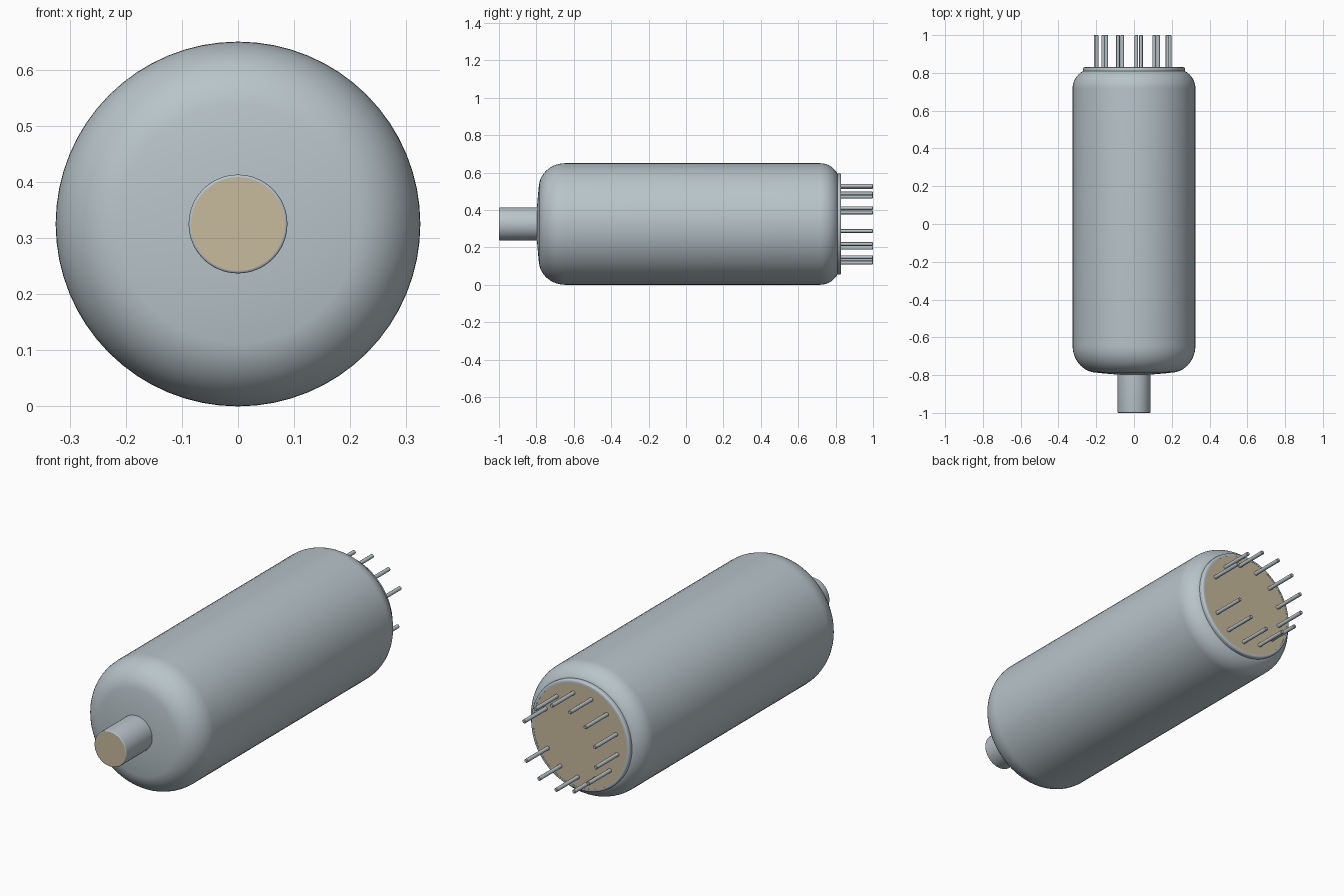
import bpy, bmesh, math

if "Cube" in bpy.data.objects:
    bpy.data.objects.remove(bpy.data.objects["Cube"], do_unlink=True)

RADIUS = 0.325  # glass bulb radius, also the height of the axis


def material(name, rgb):
    m = bpy.data.materials.new(name)
    m.use_nodes = True
    col = (*rgb, 1.0)
    m.diffuse_color = col
    m.node_tree.nodes["Principled BSDF"].inputs["Base Color"].default_value = col
    return m


GREY = material("blue grey", (0.48, 0.555, 0.59))
TAN = material("tan", (0.57, 0.49, 0.335))


def arc(r0, y0, rr, ry, a0, a1, n):
    """Points (radius, y) on an elliptical arc; angles in degrees."""
    pts = []
    for i in range(n + 1):
        a = math.radians(a0 + (a1 - a0) * i / n)
        pts.append((r0 + rr * math.cos(a), y0 + ry * math.sin(a)))
    return pts


def lathe(name, profile, mat, centre=(0.0, RADIUS), segments=64):
    """Revolve (radius, y) points, listed front to back, around a y axis."""
    cx, cz = centre
    bm = bmesh.new()
    rings = []
    for r, y in profile:
        if r < 1e-6:
            rings.append([bm.verts.new((cx, y, cz))])
        else:
            rings.append([bm.verts.new((cx + r * math.cos(2 * math.pi * i / segments), y,
                                        cz + r * math.sin(2 * math.pi * i / segments)))
                          for i in range(segments)])
    for a, b in zip(rings, rings[1:]):
        for i in range(segments):
            j = (i + 1) % segments
            if len(a) == 1:
                bm.faces.new((a[0], b[i], b[j]))
            elif len(b) == 1:
                bm.faces.new((a[i], b[0], a[j]))
            else:
                bm.faces.new((a[i], b[i], b[j], a[j]))
    bmesh.ops.recalc_face_normals(bm, faces=bm.faces)
    mesh = bpy.data.meshes.new(name)
    bm.to_mesh(mesh)
    bm.free()
    mesh.materials.append(mat)
    ob = bpy.data.objects.new(name, mesh)
    bpy.context.collection.objects.link(ob)
    bpy.ops.object.select_all(action="DESELECT")
    ob.select_set(True)
    bpy.context.view_layer.objects.active = ob
    bpy.ops.object.shade_smooth_by_angle(angle=math.radians(35))
    return ob


# Long bulb: slightly domed front, rounded shoulders at both ends
bulb = [(0, -0.797), (0.088, -0.797), (0.15, -0.792)]
bulb += arc(0.195, -0.645, 0.13, 0.142, -82, 0, 12)
bulb += arc(0.225, 0.717, 0.10, 0.103, 0, 63, 9)
bulb += [(0, 0.809)]
lathe("bulb", bulb, GREY)

# Front neck with a softened rim, closed by a tan cap
lathe("neck", [(0.0835, -1.0)] + arc(0.0835, -0.9955, 0.0045, 0.0045, -60, 0, 3)
      + [(0.088, -0.79)], GREY)
lathe("neck_cap", [(0, -1.0), (0.0835, -1.0), (0.0835, -0.992), (0, -0.992)], TAN)

# Back rim with a softened edge, closed by a tan base plate
lathe("base_rim", [(0.27, 0.803)] + arc(0.262, 0.821, 0.009, 0.009, 0, 90, 4)
      + [(0.256, 0.83), (0.256, 0.825)], GREY)
lathe("base_plate", [(0, 0.822), (0.256, 0.822), (0.256, 0.829), (0, 0.829)], TAN)

# Twelve pins on a thirteen-place circle, leaving one place empty
PIN_CIRCLE = 0.207
for k in range(1, 13):
    a = math.radians(-3.4) + 2 * math.pi * k / 13
    spot = (PIN_CIRCLE * math.cos(a), RADIUS + PIN_CIRCLE * math.sin(a))
    pin = [(0, 0.82), (0.0095, 0.82), (0.0095, 0.997), (0.007, 1.0), (0, 1.0)]
    lathe("pin_%02d" % k, pin, GREY, spot, 16)
